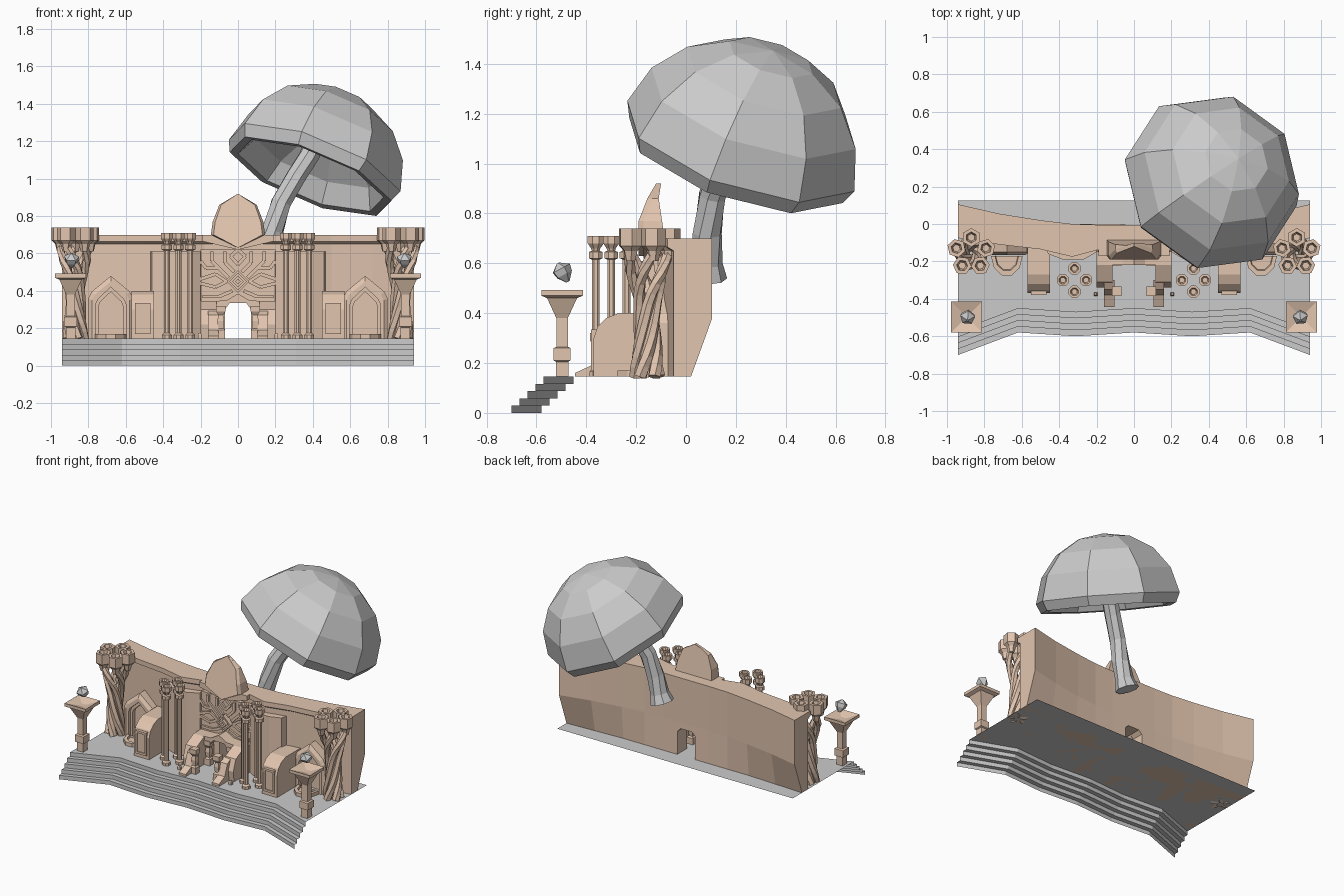
import bpy, bmesh, math
from mathutils import Vector, Matrix

if "Cube" in bpy.data.objects:
    bpy.data.objects.remove(bpy.data.objects["Cube"])

tan_mat = bpy.data.materials.new("sandstone")
tan_mat.diffuse_color = (0.76, 0.56, 0.43, 1)
tan_mat.use_nodes = True
tan_mat.node_tree.nodes["Principled BSDF"].inputs["Base Color"].default_value = tan_mat.diffuse_color
F = 0.145  # floor height


def loft(name, rings, closed=True, caps=True, mat=tan_mat, mirror=False):
    """Skin a list of point rings into a flat shaded object."""
    bm = bmesh.new()
    vs = [[bm.verts.new(p) for p in r] for r in rings]
    n = len(vs[0])
    for a, b in zip(vs, vs[1:]):
        for i in range(n if closed else n - 1):
            j = (i + 1) % n
            bm.faces.new((a[i], a[j], b[j], b[i]))
    if caps:
        bm.faces.new(vs[0][::-1])
        bm.faces.new(vs[-1])
    bmesh.ops.recalc_face_normals(bm, faces=bm.faces)
    me = bpy.data.meshes.new(name)
    bm.to_mesh(me)
    bm.free()
    ob = bpy.data.objects.new(name, me)
    bpy.context.collection.objects.link(ob)
    if mat:
        me.materials.append(mat)
    if mirror:
        ob.modifiers.new("mirror", 'MIRROR').use_mirror_merge = False
    return ob


def prism(name, prof, axis, a, b, **kw):
    """Extrude a 2D outline along x (y,z), y (x,z) or z (x,y)."""
    put = {'x': lambda u, v, t: (t, u, v), 'y': lambda u, v, t: (u, t, v),
           'z': lambda u, v, t: (u, v, t)}[axis]
    return loft(name, [[put(u, v, t) for u, v in prof] for t in (a, b)], **kw)


def lathe(name, prof, n, phase=0, m=Matrix(), **kw):
    """Faceted turning of (radius, height) pairs, placed by a matrix."""
    return loft(name, [[m @ Vector((r * math.cos(phase + i * math.tau / n),
                                    r * math.sin(phase + i * math.tau / n), h))
                        for i in range(n)] for r, h in prof], **kw)


def tube(name, path, radii, n=8, phase=0, **kw):
    """Faceted tube following a path."""
    path = [Vector(p) for p in path]
    rings = []
    for k, p in enumerate(path):
        t = path[min(k + 1, len(path) - 1)] - path[max(k - 1, 0)]
        q = t.to_track_quat('Z', 'Y')
        rings.append([p + q @ Vector((radii[k] * math.cos(phase + i * math.tau / n),
                                      radii[k] * math.sin(phase + i * math.tau / n), 0))
                      for i in range(n)])
    return loft(name, rings, **kw)


def nested(name, levels, **kw):
    """Stepped relief: (outline in x,z ; y) levels."""
    return loft(name, [[(x, y, z) for x, z in o] for o, y in levels], **kw)


def at(x, y, z=0):
    return Matrix.Translation((x, y, z))


# floor and five steps as one folded sheet
front = [(.94, -.70), (.62, -.58), (.31, -.60), (0, -.58)]
front = [(-x, y) for x, y in front] + front[-2::-1]
rows = []
for x, y in front:
    r = []
    for i in range(5):
        r += [(x, y + .032 * i, .029 * i), (x, y + .032 * i, .029 * (i + 1))]
    rows.append(r + [(x, .125, F)])
loft("floor_and_steps", rows, closed=False, caps=False, mat=None)

# curved back wall with cornice; (x, front y, top back y, bottom back y)
half = [(.94, -.05, .105, .02), (.72, -.085, .055, .01), (.5, -.11, .02, 0), (.33, -.15, .0, 0), (.18, -.11, -.005, 0)]
wall = []
for x, f, b, bb in [(-h[0], *h[1:]) for h in half] + half[::-1]:
    wall.append([(x, f, F), (x, f, .65), (x, f - .025, .665), (x, f - .025, .70),
                 (x, b, .70), (x, b, .38), (x, bb, F)])
back_wall = loft("back_wall", wall)
door = prism("door_cutter", [(-.07, .1), (.07, .1), (.07, .31), (.045, .335), (-.045, .335), (-.07, .31)],
             'y', -.5, .3)
door.hide_render = True
door.hide_viewport = True
cut = back_wall.modifiers.new("doorway", 'BOOLEAN')
cut.operation = 'DIFFERENCE'
cut.object = door

# thickened wall piers beside the doorway
prism("wall_pier", [(.48, -.06), (.46, -.16), (.38, -.19), (.27, -.19), (.2, -.15), (.19, -.06)],
      'z', F, .61, mirror=True)

# pointed crest above the door
crest = lambda y0, s: [(x * s, y0 + dy, z) for x, z, dy in
                       [(0, .63, 0), (.145, .70, 0), (.135, .77, 0), (.1, .86, .035), (0, .92, .07),
                        (-.1, .86, .035), (-.135, .77, 0), (-.145, .70, 0)]]
loft("crest", [crest(-.19, .9), crest(-.17, 1),
               [(x, -.075 - (z - .63) * .15, z) for x, _, z in crest(0, 1)]])
prism("crest_cornice", [(0, .62), (.19, .665), (.19, .70), (-.19, .70), (-.19, .665)], 'y', -.17, -.08)

# carved emblem: nested diamonds and branching bars
dia = lambda s: [(0, .45 - s), (s, .45), (0, .45 + s), (-s, .45)]
nested("emblem_diamond", [(dia(.06), -.1), (dia(.06), -.17), (dia(.045), -.17), (dia(.045), -.155),
                          (dia(.03), -.155), (dia(.03), -.18), (dia(.012), -.18), (dia(.012), -.16)])
bars = [[(.05, .47), (.14, .56), (.14, .61)], [(.02, .50), (.07, .55), (.07, .61)],
        [(.10, .52), (.17, .52), (.20, .56)], [(.24, .45), (.12, .49), (.06, .45), (.12, .42), (.24, .45)],
        [(.03, .40), (.10, .37), (.19, .37)], [(.0, .54), (.04, .585), (.0, .62)]]
for b in bars:
    for (x0, z0), (x1, z1) in zip(b, b[1:]):
        tube("emblem_bar", [(x0, -.14, z0), (x1, -.14, z1)], [.013, .013], 4, math.pi / 4, mirror=True)
prism("emblem_panel", [(-.2, .34), (.2, .34), (.2, .62), (-.2, .62)], 'y', -.135, -.08)

# door surround: lintel, sloping wings, small balusters
prism("door_lintel", [(-.2, .30), (-.07, .30), (-.045, .335), (.045, .335), (.07, .30), (.2, .30),
                      (.2, .34), (.06, .35), (0, .385), (-.06, .35), (-.2, .34)], 'y', -.22, -.09)
prism("door_wing", [(-.09, F), (-.33, F), (-.34, .22), (-.31, .30), (-.22, .345), (-.09, .345)],
      'x', .115, .2, mirror=True)
prism("door_wing_foot", [(-.30, F), (-.445, F), (-.445, .16), (-.38, .19), (-.35, .27), (-.30, .30)],
      'x', .105, .16, mirror=True)
for y in (-.36, -.2):
    lathe("door_baluster", [(.032, F), (.032, .19), (.02, .2), (.026, .24), (.018, .27), (.035, .29), (.035, .32)],
          4, math.pi / 4, at(.092, y), mirror=True)
for x, y in ((.205, -.375),):
    lathe("floor_stud", [(.014, F), (.014, .165), (.008, .175)], 4, math.pi / 4, at(x, y), mirror=True)

# clusters of four slender columns
for k in range(4):
    a = k * math.pi / 2
    lathe("cluster_column", [(.028, F), (.028, .165), (.017, .175), (.017, .615), (.03, .62), (.03, .645),
                             (.017, .65), (.02, .66), (.035, .68), (.035, .71), (.022, .71), (.015, .69)],
          8, math.pi / 8, at(.318 + .062 * math.cos(a), -.30 + .062 * math.sin(a)), mirror=True)

# hooded blocks with a recessed front panel
prism("hooded_block", [(-.08, F), (-.37, F), (-.37, .30), (-.355, .345), (-.32, .38), (-.27, .40), (-.08, .40)],
      'x', .45, .57, mirror=True)
rect = lambda w, z0, z1: [(.51 - w, z0), (.51 + w, z0), (.51 + w, z1), (.51 - w, z1)]
nested("hooded_block_panel", [(rect(.042, .17, .335), -.34), (rect(.042, .17, .335), -.38),
                              (rect(.03, .185, .32), -.38), (rect(.03, .185, .32), -.372)], mirror=True)

# pointed arch niches and their floor basins
arch = lambda w, zs, zt: [(.68 - w, F), (.68 + w, F), (.68 + w, zs), (.68 + w * .85, zs + (zt - zs) * .3),
                          (.68, zt), (.68 - w * .85, zs + (zt - zs) * .3), (.68 - w, zs)]
nested("niche_arch", [(arch(.12, .36, .48), -.03), (arch(.12, .36, .48), -.15), (arch(.10, .35, .45), -.165),
                      (arch(.08, .33, .42), -.165), (arch(.08, .33, .42), -.14), (arch(.065, .32, .395), -.14),
                      (arch(.065, .32, .395), -.11)], mirror=True)
bowl = lambda s: [(.68 + s * .085 * math.cos(t), -.17 + s * .11 * math.sin(t))
                  for t in [math.pi + i * math.pi / 5 for i in range(6)]]
loft("niche_basin", [[(x, y, z) for x, y in bowl(s)] for s, z in ((1, F), (1, .17), (.75, .17), (.7, .155))],
     mirror=True)

# twisted five-strand corner pillars with cup tops
for k in range(5):
    a0 = math.pi / 2 + k * math.tau / 5
    path, rad = [], []
    for i in range(13):
        t = i / 12
        a = a0 - math.pi * 1.1 * (1 - t)
        r = .048 - .016 * math.sin(math.pi * min(t * 1.2, 1)) + .037 * max(0, (t - .55) / .45) ** 1.5
        path.append((.87 + r * math.cos(a), -.155 + r * math.sin(a), F + .50 * t))
        rad.append(.027 - .006 * t)
    tube("twisted_strand", path, rad, 6, mirror=True)
    lathe("strand_cup", [(.02, .61), (.03, .65), (.05, .67), (.05, .74), (.03, .74), (.02, .70)], 6, a0,
          at(.87 + .083 * math.cos(a0), -.155 + .083 * math.sin(a0)), mirror=True)

# lantern pedestals and floating crystals
q = math.sqrt(2)
lathe("lantern_pedestal", [(.025 * q, F), (.025 * q, .205), (.034 * q, .21), (.034 * q, .26), (.023 * q, .265),
                           (.023 * q, .38), (.06 * q, .46), (.083 * q, .47), (.083 * q, .492), (.02 * q, .47)],
      4, math.pi / 4, at(.895, -.497), mirror=True)
lathe("floating_crystal", [(.008, -.045), (.036, -.012), (.042, .015), (.006, .04)], 5, .4,
      at(.89, -.495, .565) @ Matrix.Rotation(.5, 4, 'X'), mat=None, mirror=True)

# giant mushroom leaning over the wall
tube("mushroom_stem", [(.13, .085, .54), (.15, .085, .60), (.185, .085, .72), (.23, .105, .87), (.31, .15, 1.01),
                       (.38, .195, 1.12), (.43, .23, 1.24)], [.08, .062, .06, .056, .055, .055, .06], 8, mat=None)
tilt = Vector((.39, .34, 1)).to_track_quat('Z', 'Y').to_matrix().to_4x4()
lathe("mushroom_cap", [(.05, .17), (.24, .14), (.36, .05), (.42, -.06), (.465, -.065), (.495, 0), (.445, .17),
                       (.335, .31), (.18, .40), (.002, .43)],
      8, math.radians(-8), at(.41, .22, 1.07) @ tilt, mat=None)
